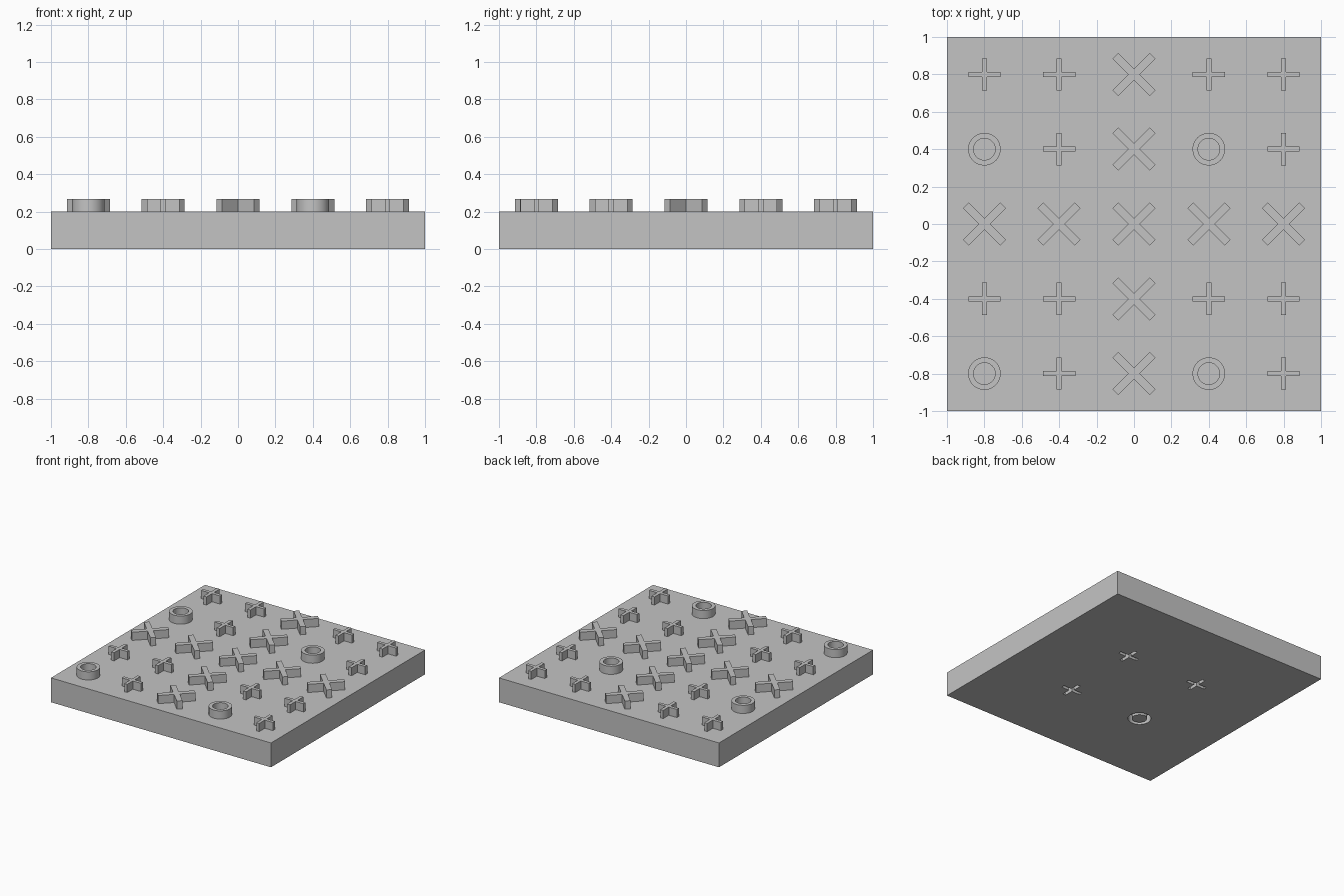
import bpy
import bmesh
from math import cos, sin, pi, radians

if "Cube" in bpy.data.objects:
    bpy.data.objects.remove(bpy.data.objects["Cube"], do_unlink=True)

SLAB = 0.2       # slab thickness
RELIEF = 0.067   # height of raised marks and depth of sunken marks
SINK = 0.02      # overlap of the raised marks with the slab

grey = bpy.data.materials.new("plain grey")
grey.use_nodes = True
colour = (0.55, 0.55, 0.55, 1)
grey.diffuse_color = colour
grey.node_tree.nodes["Principled BSDF"].inputs["Base Color"].default_value = colour


def finish(name, bm, location):
    mesh = bpy.data.meshes.new(name)
    bmesh.ops.recalc_face_normals(bm, faces=bm.faces)
    bm.to_mesh(mesh)
    bm.free()
    mesh.materials.append(grey)
    obj = bpy.data.objects.new(name, mesh)
    obj.location = location
    bpy.context.collection.objects.link(obj)
    return obj


def cross(name, x, y, low, high, span, width, angle=0):
    """Upright prism with a four-armed outline."""
    a, b = span / 2, width / 2
    arm = [(b, b), (b, a), (-b, a)]
    bm = bmesh.new()
    verts = []
    for k in range(4):
        t = angle + k * pi / 2
        for px, py in arm:
            verts.append(bm.verts.new((px * cos(t) - py * sin(t),
                                       px * sin(t) + py * cos(t), low)))
    face = bm.faces.new(verts)
    top = bmesh.ops.extrude_face_region(bm, geom=[face])["geom"]
    moved = [v for v in top if isinstance(v, bmesh.types.BMVert)]
    bmesh.ops.translate(bm, verts=moved, vec=(0, 0, high - low))
    return finish(name, bm, (x, y, 0))


def plus(name, x, y, low, high):
    return cross(name, x, y, low, high, 0.172, 0.027)


def diagonal(name, x, y, low, high):
    return cross(name, x, y, low, high, 0.282, 0.043, radians(45))


def ring(name, x, y, low, high, outer=0.087, inner=0.058, sides=48):
    """Rectangular section turned around the upright axis."""
    bm = bmesh.new()
    section = [(inner, low), (outer, low), (outer, high), (inner, high)]
    loops = []
    for i in range(sides):
        t = 2 * pi * i / sides
        loops.append([bm.verts.new((r * cos(t), r * sin(t), z)) for r, z in section])
    for i in range(sides):
        p, q = loops[i], loops[(i + 1) % sides]
        for j in range(4):
            k = (j + 1) % 4
            bm.faces.new((p[j], q[j], q[k], p[k]))
    return finish(name, bm, (x, y, 0))


def smooth(obj):
    bpy.ops.object.select_all(action="DESELECT")
    obj.select_set(True)
    bpy.context.view_layer.objects.active = obj
    bpy.ops.object.shade_smooth_by_angle(angle=radians(30))


# Square slab
bm = bmesh.new()
bmesh.ops.create_cube(bm, size=1)
bmesh.ops.scale(bm, verts=bm.verts, vec=(2, 2, SLAB))
bmesh.ops.translate(bm, verts=bm.verts, vec=(0, 0, SLAB / 2))
slab = finish("slab", bm, (0, 0, 0))

# Marks sunk into the underside: three pluses and one ring
third = 1 / 3
cutters = []
for sx in (-1, 1):
    for sy in (-1, 1):
        make = ring if sx + sy == -2 else plus
        cutters.append(make("recess_cutter", sx * third, sy * third, -0.05, RELIEF))
for cutter in cutters:
    cutter.hide_render = True
    cut = slab.modifiers.new("recess", "BOOLEAN")
    cut.operation = "DIFFERENCE"
    cut.solver = "EXACT"
    cut.object = cutter
bpy.context.view_layer.update()
evaluated = slab.evaluated_get(bpy.context.evaluated_depsgraph_get())
carved = bpy.data.meshes.new_from_object(evaluated)
slab.modifiers.clear()
slab.data = carved
for cutter in cutters:
    bpy.data.objects.remove(cutter, do_unlink=True)
smooth(slab)

# Raised marks on the top, listed from back to front
makers = {"+": (plus, "raised_plus"),
          "x": (diagonal, "raised_diagonal_cross"),
          "o": (ring, "raised_ring")}
layout = ["++x++", "o+xo+", "xxxxx", "++x++", "o+xo+"]
for row, line in enumerate(layout):
    for column, mark in enumerate(line):
        make, name = makers[mark]
        obj = make(name, (column - 2) * 0.4, (2 - row) * 0.4,
                   SLAB - SINK, SLAB + RELIEF)
        if mark == "o":
            smooth(obj)
